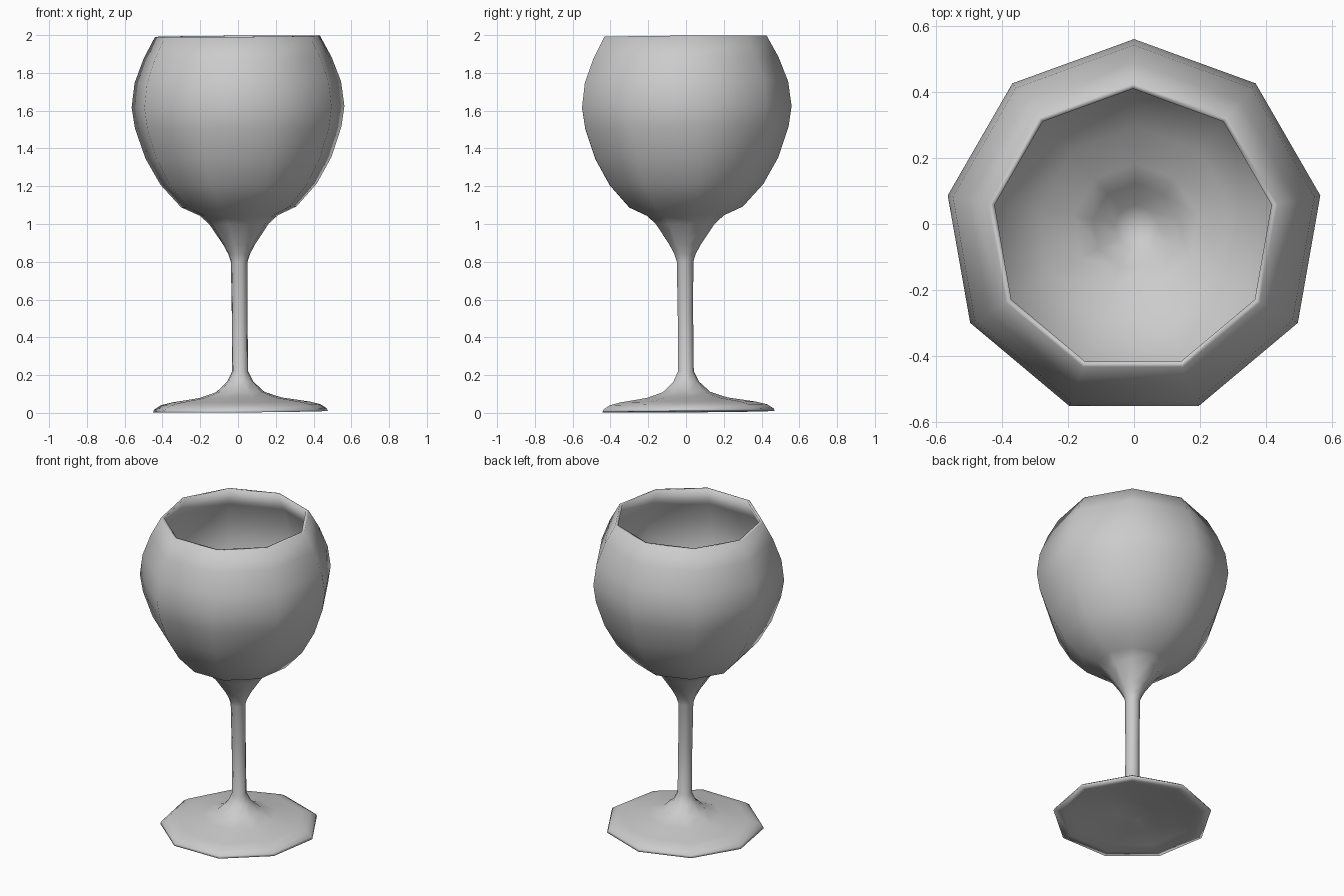
import bpy, bmesh, math
from mathutils import Matrix

if "Cube" in bpy.data.objects:
    bpy.data.objects.remove(bpy.data.objects["Cube"])

SIDES = 9


def lathe(name, profile):
    """Revolve an (r, z) profile into a nine-sided solid of revolution."""
    bm = bmesh.new()
    rings = []
    for r, z in profile:
        if r == 0:
            rings.append([bm.verts.new((0, 0, z))] * SIDES)
        else:
            angles = [math.radians(90) + 2 * math.pi * i / SIDES for i in range(SIDES)]
            rings.append([bm.verts.new((r * math.cos(a), r * math.sin(a), z)) for a in angles])
    for low, high in zip(rings, rings[1:]):
        for i in range(SIDES):
            j = (i + 1) % SIDES
            corners = list(dict.fromkeys((low[i], low[j], high[j], high[i])))
            bm.faces.new(corners)
    bmesh.ops.recalc_face_normals(bm, faces=bm.faces)
    for f in bm.faces:
        f.smooth = True
    # the whole glass leans by about half a degree
    lean = Matrix.Rotation(0.008, 4, 'X') @ Matrix.Rotation(-0.008, 4, 'Y')
    bm.transform(Matrix.Translation((0.013, 0, 0)) @ lean)
    mesh = bpy.data.meshes.new(name)
    bm.to_mesh(mesh)
    bm.free()
    obj = bpy.data.objects.new(name, mesh)
    bpy.context.collection.objects.link(obj)
    return obj


# hollow underside and foot
underside = [(0, 0.07), (0.10, 0.06), (0.22, 0.035), (0.36, 0.02), (0.415, 0.006)]
foot = [(0.47, 0.006), (0.464, 0.02), (0.43, 0.042), (0.37, 0.057), (0.22, 0.08),
        (0.13, 0.11), (0.07, 0.165), (0.043, 0.22)]
# slim stem
stem = [(0.042, 0.5), (0.045, 0.8)]
# outer bowl up to the rim
bowl = [(0.058, 0.84), (0.085, 0.89), (0.16, 1.0), (0.21, 1.045), (0.31, 1.09),
        (0.42, 1.21), (0.50, 1.35), (0.555, 1.51), (0.572, 1.62), (0.555, 1.75),
        (0.505, 1.88), (0.443, 1.994)]
# inner bowl down to the small well over the stem
inside = [(0.425, 1.994), (0.485, 1.87), (0.532, 1.75), (0.549, 1.62), (0.532, 1.51),
          (0.48, 1.36), (0.40, 1.225), (0.30, 1.12), (0.19, 1.07), (0.13, 1.02),
          (0.065, 0.945), (0, 0.92)]

lathe("wine_glass", underside + foot + stem + bowl + inside)
